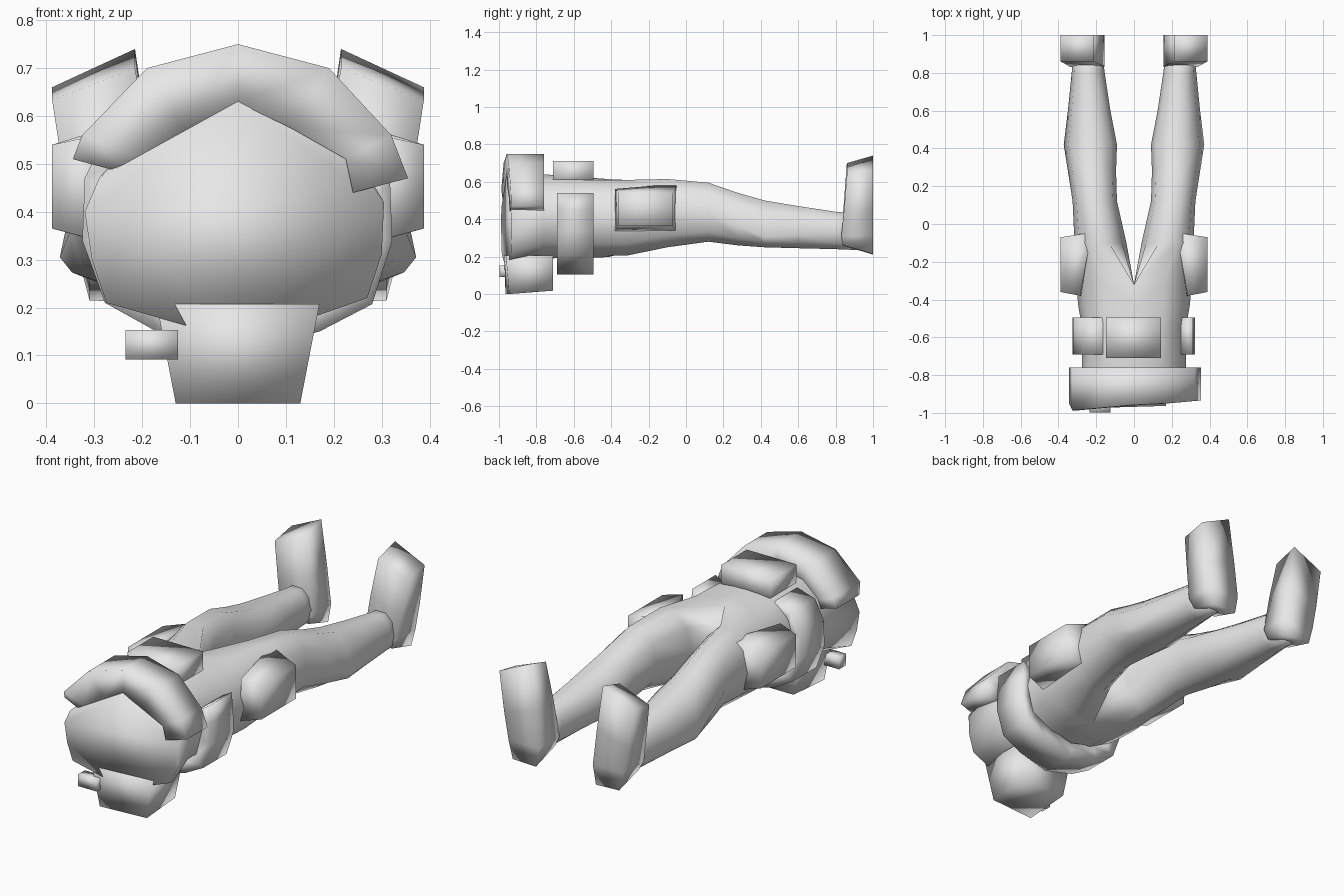
import bpy, bmesh, math

if "Cube" in bpy.data.objects:
    bpy.data.objects.remove(bpy.data.objects["Cube"])

gray = bpy.data.materials.new("light_gray")
gray.diffuse_color = (0.8, 0.8, 0.8, 1)
gray.use_nodes = True
gray.node_tree.nodes["Principled BSDF"].inputs["Base Color"].default_value = gray.diffuse_color


def loft(name, *skins):
    """Skin lists of equal-length rings, cap the ends, weld along x = 0."""
    bm = bmesh.new()
    for rings in skins:
        rows = [[bm.verts.new(p) for p in r] for r in rings]
        n = len(rows[0])
        for a, b in zip(rows, rows[1:]):
            for i in range(n):
                j = (i + 1) % n
                quad = (a[i], a[j], b[j], b[i])
                if any(abs(v.co.x) > 1e-5 for v in quad):  # no wall inside the body
                    bm.faces.new(quad)
        bm.faces.new(rows[0])
        bm.faces.new(rows[-1][::-1])
    bmesh.ops.remove_doubles(bm, verts=bm.verts, dist=1e-5)
    bmesh.ops.delete(bm, geom=[v for v in bm.verts if not v.link_faces], context='VERTS')
    bmesh.ops.recalc_face_normals(bm, faces=bm.faces)
    # join the two halves of the waist cap
    seam = [e for e in bm.edges if all(abs(v.co.x) < 1e-5 and v.co.y < -.95 for v in e.verts)]
    if len(skins) == 2:
        bmesh.ops.dissolve_edges(bm, edges=seam, use_verts=True)
    for f in bm.faces:
        f.smooth = True
    me = bpy.data.meshes.new(name)
    bm.to_mesh(me)
    bm.free()
    me.materials.append(gray)
    ob = bpy.data.objects.new(name, me)
    bpy.context.collection.objects.link(ob)
    return ob


def front_y(x):
    """Slanted cut at the waist."""
    return -0.96 + 0.09 * x


def half_ring(outline, y, s, kx=1, top=0, bottom=0):
    """Seven outline points from top to bottom, closed by three on x = 0."""
    z0, z1 = outline[-1][1] + bottom, outline[0][1] + top
    pts = []
    for i, (x, z) in enumerate(outline):
        z = z1 if i == 0 else z0 if i == 6 else z
        pts.append((s * x * kx, front_y(s * x) if y is None else y, z))
    yc = pts[0][1]
    return pts + [(0, yc, z0 + (z1 - z0) * k / 4) for k in (1, 2, 3)]


def leg_ring(y, x0, x1, z0, z1, drop, s, power=0.92):
    """Ten-sided oval leg section from the inner top; drop lowers its outer side."""
    pts = []
    for i in range(10):
        a = math.radians(108 - 36 * i)
        c, d = math.cos(a), math.sin(a) / 0.951
        c = math.copysign(abs(c) ** power, c)
        d = math.copysign(abs(d) ** power, d)
        sag = drop * {2: .45, 3: 1, 4: .3}.get(i, 0)
        pts.append((s * ((x0 + x1) / 2 + c * (x1 - x0) / 2), y,
                    (z0 + z1) / 2 + d * (z1 - z0) / 2 - sag))
    return pts


def band(name, outer, inner, y0, y1):
    """Curved strap between an outer and an inner xz path."""
    rings = []
    for (ox, oz), (ix, iz) in zip(outer, inner):
        f = y0 if callable(y0) else (lambda x: y0)
        rings.append([(ox, f(ox), oz), (ox, y1, oz), (ix, y1, iz), (ix, f(ix), iz)])
    return loft(name, rings)


# Hips and legs as one body, split at the crotch
waist = {1: [(0, .63), (.24, .51), (.305, .42), (.30, .31), (.27, .22), (.1, .16), (0, .16)],
         -1: [(0, .63), (.29, .47), (.32, .40), (.305, .30), (.275, .21), (.1, .16), (0, .16)]}
hip = [(0, .64), (.15, .61), (.24, .53), (.275, .41), (.24, .27), (.12, .205), (0, .19)]
leg = [(-.10, .04, .315, .25, .615, 0), (.12, .09, .325, .28, .595, .01),
       (.28, .095, .35, .26, .54, .04), (.42, .09, .372, .25, .50, .07),
       (.60, .125, .35, .245, .47, .04), (.80, .155, .33, .24, .44, .01),
       (.92, .17, .32, .235, .43, 0)]
loft("hips_and_legs", *[
    [half_ring(waist[s], None, s), half_ring(hip, -.76, s),
     half_ring(hip, -.55, s, 1.0, -.015, .005), half_ring(hip, -.42, s, 1.08, -.025, .007),
     half_ring(hip, -.32, s, 1.10, -.04, .03)] + [leg_ring(*r, s) for r in leg]
    for s in (-1, 1)])

# Feet and hip pouches on both sides
for side, s in (("left", -1), ("right", 1)):
    # each level: inner x, outer x, inner z, outer z, near y, far y
    levels = [(.175, .31, .235, .235, .84, 1.0), (.157, .335, .31, .31, .83, 1.0),
              (.18, .36, .50, .45, .845, 1.0), (.215, .388, .72, .645, .86, 1.0)]
    loft(side + "_foot", [
        [(s * xi, yn, zi - .02 * (i == 3) + .025 * (i == 0)),
         (s * xo, yn, zo - .012 * (i == 3) + .025 * (i == 0)),
         (s * xo, yf, zo + .015 * (i == 3) - .02 * (i == 0)),
         (s * xi, yf, zi + .02 * (i == 3) - .025 * (i == 0))]
        for i, (xi, xo, zi, zo, yn, yf) in enumerate(levels)])
    loft(side + "_hip_pouch", [
        [(s * .275, -.38, .335), (s * .225, -.045, .32), (s * .225, -.045, .59), (s * .285, -.38, .562)],
        [(s * .388, -.36, .365), (s * .388, -.07, .365), (s * .388, -.07, .54), (s * .388, -.36, .54)]])

# Belt wrapping under the hips
belt = [(-.165, .60), (-.27, .57), (-.32, .47), (-.325, .34), (-.278, .21), (-.17, .15),
        (0, .105), (.17, .15), (.28, .207), (.322, .34), (.318, .45), (.31, .54)]
band("belt", belt, [(x * .80, .40 + (z - .40) * .74) for x, z in belt], -.69, -.495)

# Thick roll arching over the waist
arch_out = [(-.345, .51), (-.325, .56), (-.19, .70), (0, .75), (.19, .70), (.32, .56), (.355, .47)]
arch_in = [(-.215, .475), (-.205, .51), (-.11, .57), (0, .628), (.11, .575), (.225, .51), (.24, .44)]
band("waist_roll", arch_out, arch_in,
     lambda x: -.95 if x < -.34 else front_y(x) - (.006 if x > 0 else -.002), -.76)

# Pouch on the top of the belt
loft("top_pouch", [
    [(-.14, -.71, .58), (.14, -.71, .58), (.14, -.495, .58), (-.14, -.495, .58)],
    [(-.148, -.71, .65), (.143, -.71, .65), (.143, -.495, .65), (-.148, -.495, .65)],
    [(-.148, -.71, .71), (.143, -.71, .71), (.143, -.495, .71), (-.148, -.495, .71)]])

# Large pouch under the waist
loft("lower_pouch", [
    [(-.13, -.965, 0), (.13, -.945, 0), (.13, -.71, .018), (-.13, -.71, .018)],
    [(-.17, -.973, .207), (.17, -.963, .207), (.17, -.71, .207), (-.17, -.71, .207)]])

# Small peg beside the lower pouch
loft("side_peg", [[(x, -.998, .092), (x, -.94, .092), (x, -.94, .153), (x, -.998, .153)]
                  for x in (-.235, -.125)])
